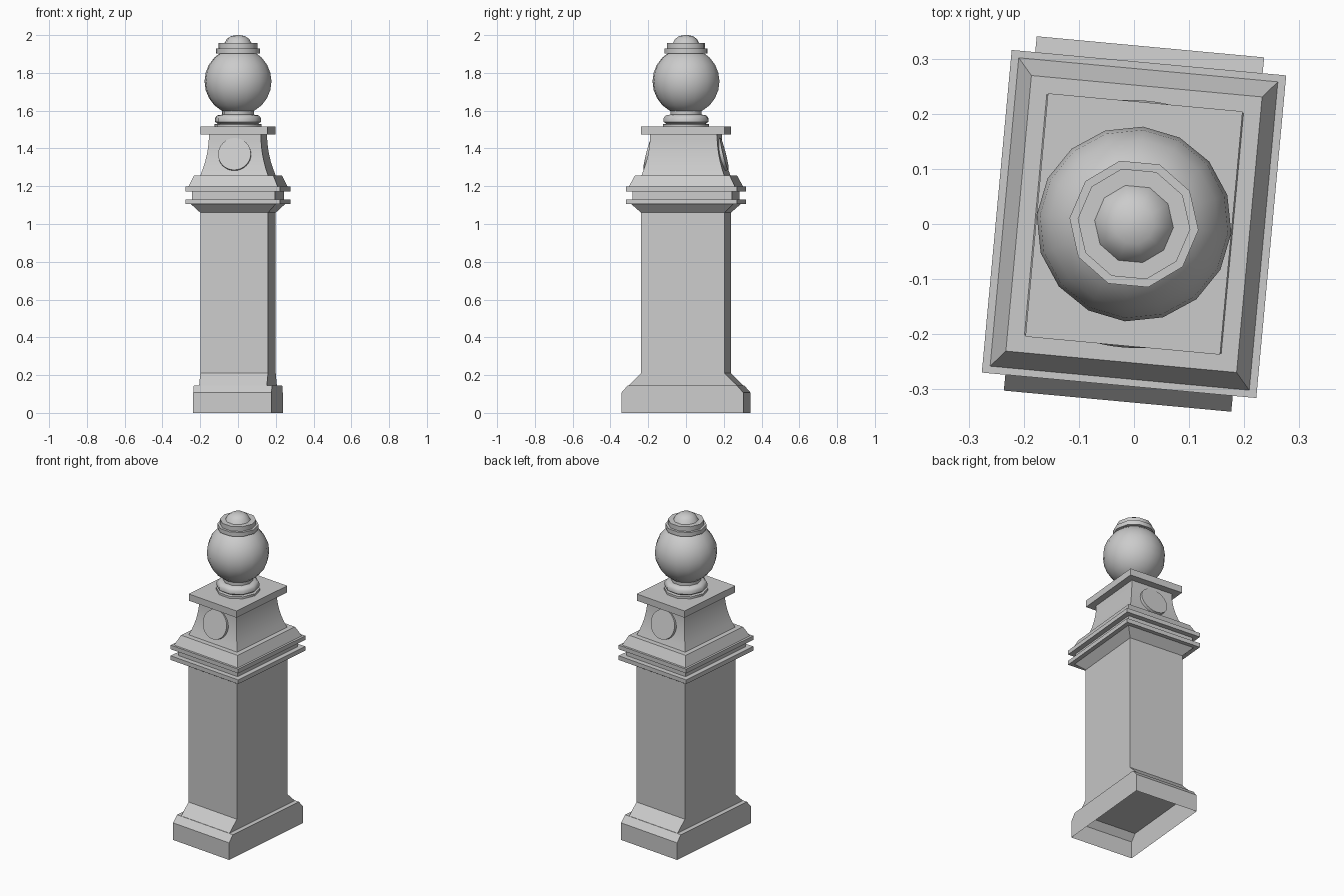
import bpy
import bmesh
import math
from mathutils import Matrix

old = bpy.data.objects.get("Cube")
if old:
    bpy.data.objects.remove(old, do_unlink=True)

TURN = math.radians(-5.3)  # whole pillar is turned slightly about z

stone = bpy.data.materials.new("grey_stone")
stone.use_nodes = True
stone.diffuse_color = (0.6, 0.6, 0.6, 1)
stone.node_tree.nodes["Principled BSDF"].inputs["Base Color"].default_value = (0.6, 0.6, 0.6, 1)


def finish(name, bm, smooth=None):
    mesh = bpy.data.meshes.new(name)
    bm.to_mesh(mesh)
    bm.free()
    obj = bpy.data.objects.new(name, mesh)
    bpy.context.collection.objects.link(obj)
    mesh.materials.append(stone)
    obj.rotation_euler.z = TURN
    if smooth:
        bpy.ops.object.select_all(action='DESELECT')
        obj.select_set(True)
        bpy.context.view_layer.objects.active = obj
        bpy.ops.object.shade_smooth_by_angle(angle=math.radians(smooth))
    return obj


def loft(name, rings, bottom=True, smooth=None):
    """Skin a stack of counter-clockwise point rings and cap the ends."""
    bm = bmesh.new()
    loops = [[bm.verts.new(p) for p in ring] for ring in rings]
    n = len(loops[0])
    for low, high in zip(loops, loops[1:]):
        for i in range(n):
            j = (i + 1) % n
            bm.faces.new((low[i], low[j], high[j], high[i]))
    bm.faces.new(loops[-1])
    if bottom:
        bm.faces.new(loops[0][::-1])
    return finish(name, bm, smooth)


def block(name, levels, **options):
    """Rectangular stack: levels are (half width, half depth, height)."""
    rings = [[(-x, -y, z), (x, -y, z), (x, y, z), (-x, y, z)] for x, y, z in levels]
    return loft(name, rings, **options)


def turned(name, profile, sides=10):
    """Round stack: profile is (radius, height)."""
    steps = [i * math.tau / sides for i in range(sides)]
    rings = [[(r * math.cos(a), r * math.sin(a), z) for a in steps] for r, z in profile]
    return loft(name, rings, smooth=46)


# Plinth, hollow underneath, chamfered front and back
block("plinth", [(0.208, 0.324, 0), (0.208, 0.324, 0.107), (0.208, 0.29, 0.146)], bottom=False)

# Shaft with flared foot
block("shaft", [(0.18, 0.287, 0.146), (0.18, 0.222, 0.21), (0.18, 0.222, 1.06)], bottom=False)

# Cornice
block("lower_moulding", [(0.18, 0.222, 1.06), (0.225, 0.27, 1.105)])
for name, z in (("lower_slab", 1.105), ("upper_slab", 1.172)):
    block(name, [(0.251, 0.295, z), (0.251, 0.295, z + 0.026)])
block("cornice_recess", [(0.22, 0.264, 1.131), (0.22, 0.264, 1.172)])
block("upper_moulding", [(0.237, 0.282, 1.198), (0.211, 0.252, 1.257)])

# Concave neck block and its cap
neck = []
for i in range(7):
    t = i / 6
    inset = 0.042 * (1 - (1 - t) ** 2)
    neck.append((0.18 - inset, 0.22 - inset, 1.257 + 0.216 * t))
block("neck_block", neck, smooth=30)
block("cap_slab", [(0.178, 0.2225, 1.473), (0.178, 0.2225, 1.515)])

# Tilted round medallions on front and back
for name, side in (("front_medallion", -1), ("back_medallion", 1)):
    bm = bmesh.new()
    place = (Matrix.Translation((0, side * 0.19, 1.367))
             @ Matrix.Rotation(side * math.radians(-90 + 14), 4, 'X'))
    bmesh.ops.create_cone(bm, cap_ends=True, segments=32, radius1=0.087,
                          radius2=0.087, depth=0.03, matrix=place)
    finish(name, bm, smooth=40)

# Finial: foot, ball, collar and button
turned("finial_foot", [(0.125, 1.515), (0.125, 1.528), (0.108, 1.531), (0.122, 1.541),
                       (0.122, 1.561), (0.11, 1.575), (0.085, 1.579), (0.085, 1.61)])
bm = bmesh.new()
bmesh.ops.create_uvsphere(bm, u_segments=16, v_segments=12, radius=0.178,
                          matrix=Matrix.Translation((0, 0, 1.755)))
finish("finial_ball", bm, smooth=60)
turned("finial_collar", [(0.118, 1.902), (0.118, 1.928)])
turned("finial_tier", [(0.103, 1.928), (0.103, 1.957)])
turned("finial_button", [(0.072, 1.957), (0.06, 1.979), (0.037, 1.995), (0.008, 2.0)])
